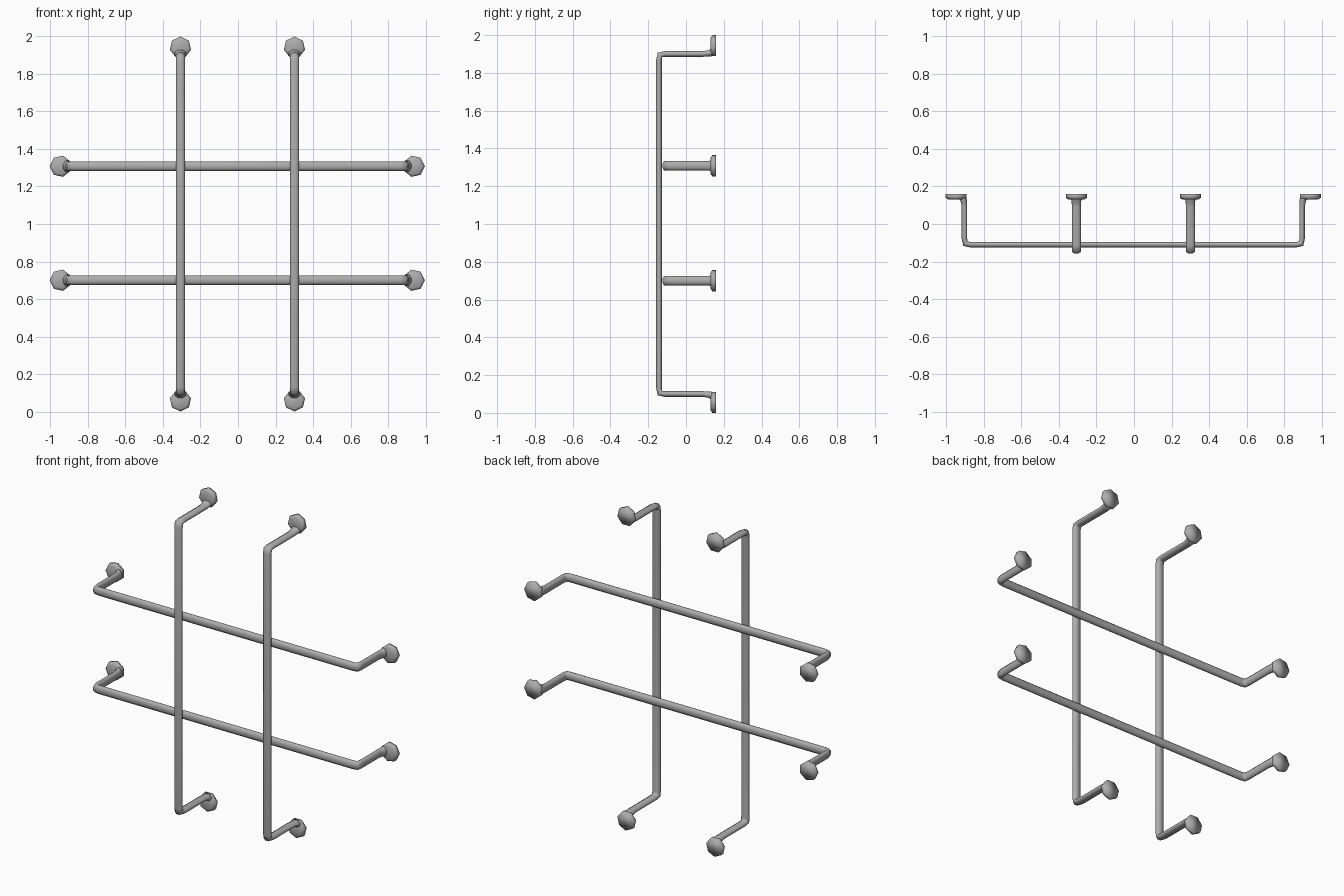
import bpy, bmesh, math
from mathutils import Vector

cube = bpy.data.objects.get("Cube")
if cube:
    bpy.data.objects.remove(cube)

metal = bpy.data.materials.new("grey metal")
metal.use_nodes = True
GREY = (0.42, 0.42, 0.42, 1)
metal.diffuse_color = GREY
metal.node_tree.nodes["Principled BSDF"].inputs["Base Color"].default_value = GREY

BACK = 0.16        # plane the pads sit on
HALF = 0.9         # bar centre to leg centre
PAD_R = 0.058
PAD_C = 1 - PAD_R  # bar centre to pad centre


def loft(bm, rings):
    """Skin a list of rings of points and cap both ends."""
    loops = [[bm.verts.new(p) for p in ring] for ring in rings]
    for a, b in zip(loops, loops[1:]):
        for i in range(len(a)):
            j = (i + 1) % len(a)
            bm.faces.new((a[i], a[j], b[j], b[i]))
    bm.faces.new(loops[0][::-1])
    bm.faces.new(loops[-1])


def bar_ring(u, y, angle, width=0.025, depth=0.015, sides=8):
    """Oval section; angle is the direction of its thin axis in the u-y plane."""
    ring = []
    for i in range(sides):
        t = math.tau * (i + 0.5) / sides
        k = depth * math.cos(t) * 1.06
        ring.append(Vector((u + k * math.cos(angle), y + k * math.sin(angle),
                            width * math.sin(t) * 1.06)))
    return ring


def pad_ring(u, y, r, side):
    """Seven-sided ring with one corner pointing away from the bar."""
    return [Vector((u + side * r * math.cos(math.tau * i / 7), y,
                    r * math.sin(math.tau * i / 7))) for i in range(7)]


def make_bar(name, y, centre, vertical):
    bm = bmesh.new()
    # half path from the foot of one leg to the middle of the bar
    half = [(HALF + 0.014, 0.145, 0, 0.036, 0.026),
            (HALF + 0.004, 0.122, 0, 0.026, 0.017),
            (HALF, 0.09, 0, 0.025, 0.015),
            (HALF, y + 0.03, 0, 0.025, 0.015),
            (HALF - 0.005, y + 0.005, -math.pi / 4, 0.025, 0.017),
            (HALF - 0.03, y, -math.pi / 2, 0.025, 0.015)]
    path = half + [(-u, v, -math.pi - a, w, d) for u, v, a, w, d in reversed(half)]
    loft(bm, [bar_ring(*p) for p in path])
    # wall pads, slightly domed towards the leg
    for side in (1, -1):
        loft(bm, [pad_ring(side * PAD_C, v, r, side) for v, r in
                  ((BACK, PAD_R), (0.139, PAD_R), (0.131, 0.044))])
    # lay the bar along z or x
    for v in bm.verts:
        u, d, w = v.co
        v.co = (centre[0] + w, d, centre[1] + u) if vertical else \
               (centre[0] + u, d, centre[1] + w)
    bmesh.ops.recalc_face_normals(bm, faces=bm.faces)
    mesh = bpy.data.meshes.new(name)
    bm.to_mesh(mesh)
    bm.free()
    mesh.materials.append(metal)
    mesh.shade_smooth()
    obj = bpy.data.objects.new(name, mesh)
    bpy.context.collection.objects.link(obj)


# two upright bars in front of two level bars
for name, s in (("left", 1), ("right", -1)):
    make_bar(name + "_upright_bar", -0.143, (s * 0.304 - 0.003, 1), True)
for name, s in (("upper", 1), ("lower", -1)):
    make_bar(name + "_level_bar", -0.11, (-0.004, 1.004 + s * 0.304), False)
